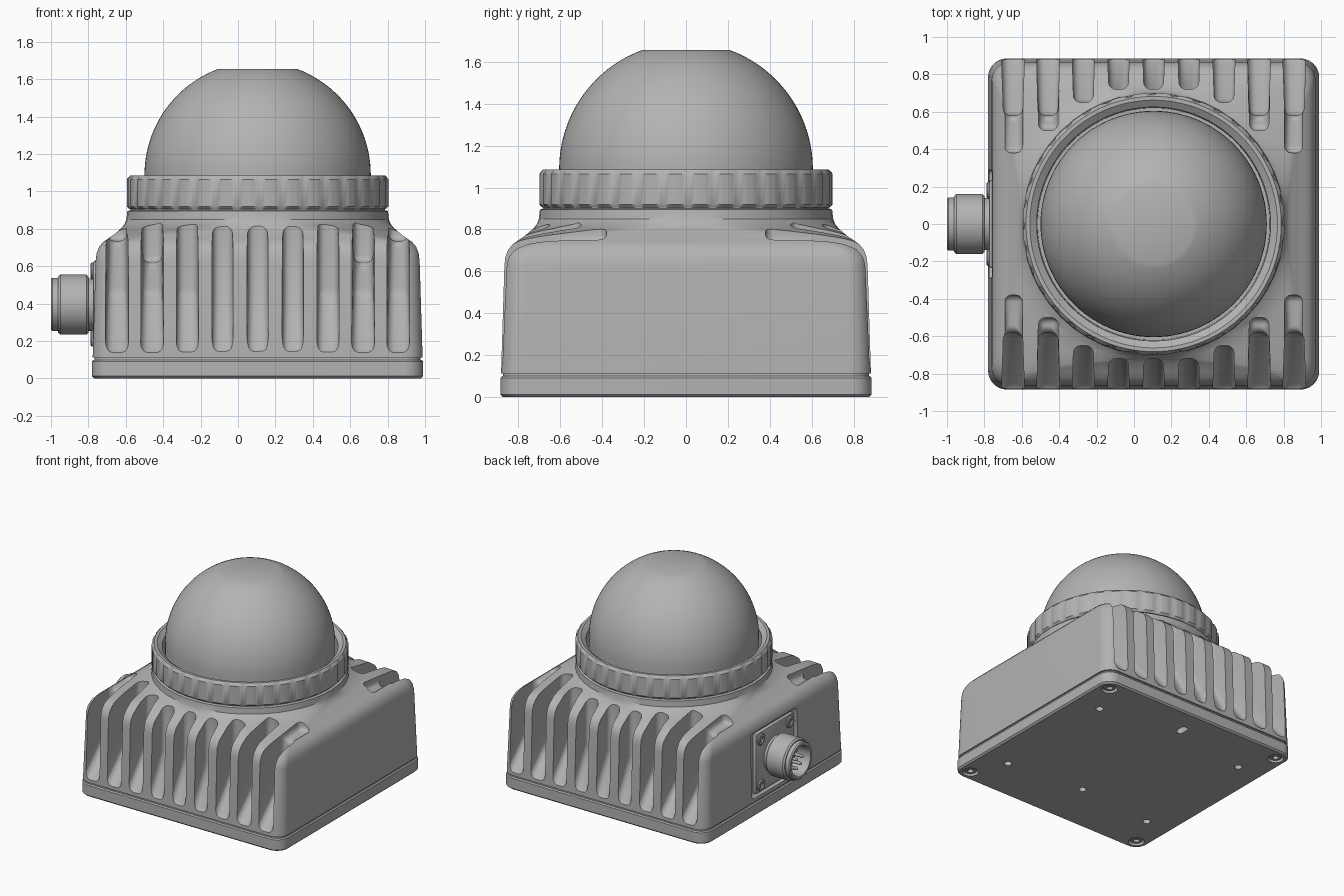
import bpy, bmesh, math
from mathutils import Matrix, Vector

old = bpy.data.objects.get("Cube")
if old:
    bpy.data.objects.remove(old, do_unlink=True)

CX = 0.105      # housing axis
CONN_Z = 0.395  # connector axis height

grey = bpy.data.materials.new("plain grey")
grey.use_nodes = True
grey.diffuse_color = (0.45, 0.45, 0.45, 1)
grey.node_tree.nodes["Principled BSDF"].inputs["Base Color"].default_value = (0.45, 0.45, 0.45, 1)


def finish(name, bm, matrix=None):
    if matrix:
        bm.transform(matrix)
    bmesh.ops.recalc_face_normals(bm, faces=bm.faces)
    mesh = bpy.data.meshes.new(name)
    bm.to_mesh(mesh)
    bm.free()
    mesh.materials.append(grey)
    ob = bpy.data.objects.new(name, mesh)
    bpy.context.collection.objects.link(ob)
    return ob


def activate(ob):
    bpy.ops.object.select_all(action='DESELECT')
    ob.select_set(True)
    bpy.context.view_layer.objects.active = ob


def smooth(ob, angle=30):
    activate(ob)
    bpy.ops.object.shade_smooth_by_angle(angle=math.radians(angle))


def bevel(ob, width, segments=3):
    activate(ob)
    mod = ob.modifiers.new("bevel", 'BEVEL')
    mod.width, mod.segments = width, segments
    bpy.ops.object.modifier_apply(modifier=mod.name)


def cut(ob, cutter):
    activate(ob)
    mod = ob.modifiers.new("cut", 'BOOLEAN')
    mod.operation, mod.solver, mod.object = 'DIFFERENCE', 'EXACT', cutter
    mod.use_self = True
    bpy.ops.object.modifier_apply(modifier=mod.name)
    bpy.data.objects.remove(cutter, do_unlink=True)


def bridge(bm, rings, closed=False):
    n = len(rings[0])
    for a, b in zip(rings, rings[1:] + rings[:1] if closed else rings[1:]):
        for i in range(n):
            j = (i + 1) % n
            bm.faces.new((a[i], a[j], b[j], b[i]))
    if not closed:
        bm.faces.new(rings[0])
        bm.faces.new(rings[-1])


def lathe(name, profile, matrix, steps=96, closed=False):
    """Spin (radius, height) points about z, capping both ends unless closed."""
    bm = bmesh.new()
    rings = []
    for r, z in profile:
        rings.append([bm.verts.new((r * math.cos(math.tau * i / steps),
                                    r * math.sin(math.tau * i / steps), z)) for i in range(steps)])
    bridge(bm, rings, closed)
    return finish(name, bm, matrix)


def rounded_loft(name, levels, arc=12):
    """Stack rounded squares given as (height, half width, corner radius)."""
    bm = bmesh.new()
    rings = []
    for z, h, r in levels:
        ring = []
        for q in range(4):
            mid = math.radians(45 + 90 * q)
            c = (h - r) * math.sqrt(2)
            for k in range(arc + 1):
                a = math.radians(90 * q + 90 * k / arc)
                ring.append(bm.verts.new((CX + c * math.cos(mid) + r * math.cos(a),
                                          c * math.sin(mid) + r * math.sin(a), z)))
        rings.append(ring)
    bridge(bm, rings)
    return finish(name, bm)


def box(name, lo, hi):
    lo, hi = Vector(lo), Vector(hi)
    bm = bmesh.new()
    bmesh.ops.create_cube(bm, size=1)
    return finish(name, bm, Matrix.Translation((lo + hi) / 2) @ Matrix.Diagonal((*(hi - lo), 1)))


def at(x, y, z):
    return Matrix.Translation((x, y, z))


# Housing: tapered square block flowing up into a round collar
housing = rounded_loft("housing", [
    (0.10, 0.872, 0.09), (0.112, 0.872, 0.09), (0.113, 0.882, 0.10), (0.63, 0.866, 0.10),
    (0.67, 0.861, 0.11), (0.705, 0.847, 0.12), (0.73, 0.826, 0.14), (0.748, 0.80, 0.17),
    (0.765, 0.775, 0.25), (0.785, 0.75, 0.38), (0.805, 0.728, 0.52), (0.825, 0.712, 0.64),
    (0.85, 0.702, 0.70), (0.895, 0.697, 0.695), (0.90, 0.68, 0.678), (0.92, 0.68, 0.678)])

# Cooling slots on front and back: sloped floor, upright wall, shelf in the outer ones
for side in (-1, 1):
    for i in range(-4, 5):
        wall = (0.72, 0.72, 0.65, 0.58, 0.58)[abs(i)]
        end = (0.72, 0.72, 0.65, 0.50, 0.38)[abs(i)]
        profile = [(1.1, 0.13), (0.882, 0.13), (wall, 0.45)]
        if end < wall:
            shelf = 0.62 if abs(i) == 3 else 0.735
            profile += [(wall, shelf), (end, shelf)]
        profile += [(end, 1.1), (1.1, 1.1)]
        bm = bmesh.new()
        rings = []
        for s in (-1, 1):
            rings.append([bm.verts.new((CX + i * 0.188 + s * (0.052 + 0.03 * max(0, y - wall)),
                                        side * y, z)) for y, z in profile])
        bridge(bm, rings)
        cutter = finish("slot_cutter", bm)
        bevel(cutter, 0.038, 4)
        cut(housing, cutter)

# Recess for the connector flange
recess = box("recess_cutter", (-1.0, -0.29, 0.14), (-0.745, 0.29, 0.65))
bevel(recess, 0.03)
cut(housing, recess)
smooth(housing)

# Base plate with mounting holes, keyed slot and corner screw pockets
base = rounded_loft("base_plate", [(0, 0.872, 0.09), (0.012, 0.885, 0.10),
                                   (0.092, 0.885, 0.10), (0.10, 0.877, 0.09)])
holes = [(sx * 0.66, sy * 0.52) for sx in (-1, 1) for sy in (-1, 1)] + [(0, -0.46)]
for x, y in holes:
    cut(base, lathe("hole_cutter", [(0.028, -0.05), (0.028, 0.06)], at(CX + x, y, 0), 24))
key = box("key_cutter", (CX - 0.028, 0.62, -0.05), (CX + 0.028, 0.72, 0.06))
bevel(key, 0.025, 4)
cut(base, key)
for sx in (-1, 1):
    for sy in (-1, 1):
        spot = at(CX + sx * 0.79, sy * 0.79, 0)
        cut(base, lathe("pocket_cutter", [(0.058, -0.05), (0.058, 0.04)], spot, 32))
        smooth(lathe("base_screw", [(0.018, 0.03), (0.022, 0.008), (0.04, 0.008),
                                    (0.048, 0.014), (0.048, 0.045)], spot, 32))
smooth(base)

# Clamp ring with shallow grip notches
bm = bmesh.new()
ring_profile = [(0.62, 0.905), (0.685, 0.905), (0.70, 0.92), (0.70, 1.065), (0.682, 1.086),
                (0.662, 1.086), (0.625, 1.06)]
steps = 216
rings = []
for r, z in ring_profile:
    ring = []
    for i in range(steps):
        a = math.tau * i / steps
        d = 0.008 if i % 6 < 2 and 0.69 < r else 0
        ring.append(bm.verts.new(((r - d) * math.cos(a), (r - d) * math.sin(a), z)))
    rings.append(ring)
bridge(bm, rings, closed=True)
smooth(finish("clamp_ring", bm, at(CX, 0, 0)))

# Dome with a flat top
R, DOME_Z = 0.605, 1.088
top = math.acos(0.21 / R)
dome = [(R, 0.92)] + [(R * math.cos(top * k / 24), DOME_Z + R * math.sin(top * k / 24))
                      for k in range(25)]
smooth(lathe("dome", dome, at(CX, 0, 0), 96), 25)

# Connector flange with four screws, pointing to -x
flange = box("connector_flange", (-0.775, -0.235, 0.16), (-0.735, 0.235, 0.63))
bevel(flange, 0.012, 2)
smooth(flange)
to_side = Matrix.Rotation(math.radians(-90), 4, 'Y')
for sy in (-1, 1):
    for sz in (-1, 1):
        smooth(lathe("flange_screw", [(0.045, 0.76), (0.045, 0.782), (0.038, 0.788),
                                      (0.022, 0.788), (0.018, 0.778)],
                     at(0, sy * 0.18, CONN_Z + sz * 0.18) @ to_side, 32))

# Connector shell with hollow socket
axis = at(0, 0, CONN_Z) @ to_side
shell = [(0.14, 0.74), (0.14, 0.80), (0.15, 0.80), (0.16, 0.81), (0.16, 0.95), (0.15, 0.962),
         (0.142, 0.962), (0.142, 0.992), (0.135, 1.0), (0.118, 1.0), (0.112, 0.99), (0.112, 0.87)]
smooth(lathe("connector_shell", shell, axis, 64))

# Contact pins
for k in range(8):
    a = math.tau * k / 8
    r = 0 if k == 7 else 0.07
    smooth(lathe("contact_pin", [(0.012, 0.86), (0.012, 0.96), (0.006, 0.97)],
                 axis @ at(r * math.cos(a), r * math.sin(a), 0), 12))
